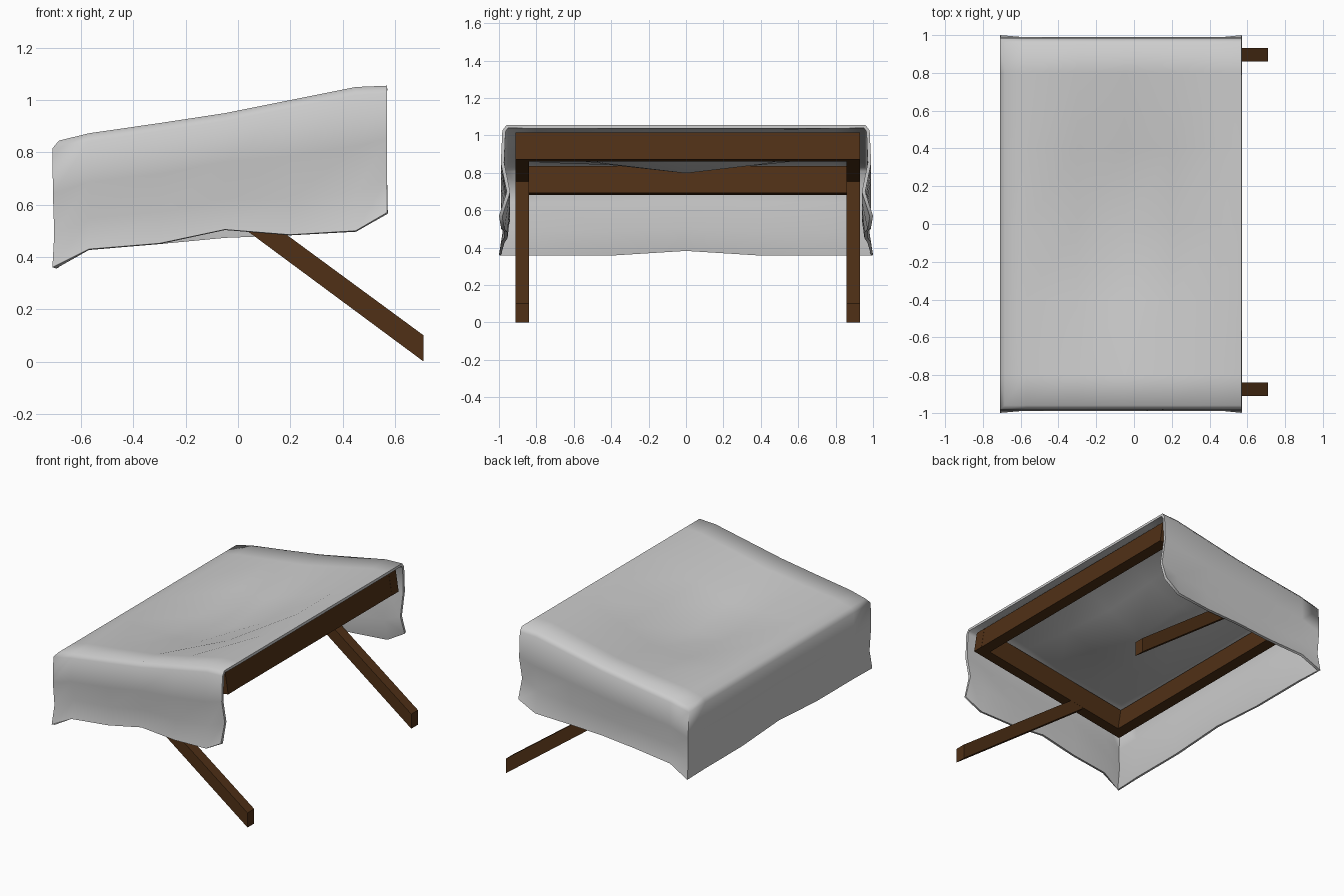
import bpy, bmesh, math
from mathutils import Matrix

if "Cube" in bpy.data.objects:
    bpy.data.objects.remove(bpy.data.objects["Cube"])

wood = bpy.data.materials.new("dark_wood")
wood.diffuse_color = (0.08, 0.03, 0.008, 1)
wood.use_nodes = True
wood.node_tree.nodes["Principled BSDF"].inputs["Base Color"].default_value = wood.diffuse_color


def add_object(name, bm, mat=None):
    bmesh.ops.recalc_face_normals(bm, faces=bm.faces)
    me = bpy.data.meshes.new(name)
    bm.to_mesh(me)
    bm.free()
    ob = bpy.data.objects.new(name, me)
    bpy.context.collection.objects.link(ob)
    if mat:
        me.materials.append(mat)
    return ob


# Tilted frame: boxes placed in the frame's own sloping space
TILT = Matrix.Translation((-0.05, 0, 0.848)) @ Matrix.Rotation(-math.atan(0.158), 4, 'Y')


def frame_bar(name, center, size):
    bm = bmesh.new()
    bmesh.ops.create_cube(bm, size=1)
    m = TILT @ Matrix.Translation(center) @ Matrix.Diagonal((*size, 1))
    bmesh.ops.transform(bm, matrix=m, verts=bm.verts)
    return add_object(name, bm, wood)


def leg(name, y):
    bm = bmesh.new()
    profile = [(0.71, 0), (0.71, 0.10), (-0.33, 0.864), (-0.33, 0.77)]
    f = bm.faces.new([bm.verts.new((x, y - 0.036, z)) for x, z in profile])
    ext = bmesh.ops.extrude_face_region(bm, geom=[f])
    bmesh.ops.translate(bm, vec=(0, 0.072, 0),
                        verts=[v for v in ext["geom"] if isinstance(v, bmesh.types.BMVert)])
    return add_object(name, bm, wood)


for side, y in (("front", -0.875), ("back", 0.895)):
    frame_bar(side + "_rail", (0, y, 0), (1.22, 0.073, 0.145))
    leg(side + "_leg", y)
for end, x in (("high", 0.574), ("low", -0.574)):
    frame_bar(end + "_beam", (x, 0.01, 0), (0.07, 1.70, 0.145))

# Draped cloth: sagging top sheet
XS = [-0.685, -0.57, -0.3, -0.05, 0.2, 0.45, 0.57]
TOP = [0.845, 0.873, 0.912, 0.95, 1.0, 1.05, 1.055]
SAG_X = [0, 0, 0.6, 1, 0.6, 0.05, 0]
HEM = [0.36, 0.43, 0.452, 0.475, 0.485, 0.50, 0.57]
YS = [-0.96, -0.8, -0.4, 0, 0.4, 0.8, 0.96]
SAG_Y = [0, 0.08, 0.65, 1, 0.65, 0.08, 0]
NX, NY = len(XS), len(YS)

bm = bmesh.new()
grid = [[bm.verts.new((x, y, TOP[i] - 0.135 * SAG_X[i] * SAG_Y[j]))
         for j, y in enumerate(YS)] for i, x in enumerate(XS)]
for i in range(NX - 1):
    for j in range(NY - 1):
        bm.faces.new((grid[i][j], grid[i + 1][j], grid[i + 1][j + 1], grid[i][j + 1]))

# Skirt around three sides, joined at the two low corners
path = ([(i, 0) for i in range(NX - 1, 0, -1)] + [(0, j) for j in range(NY)]
        + [(i, NY - 1) for i in range(1, NX)])
columns = []
for i, j in path:
    v = grid[i][j]
    x, y, z = v.co
    ny = -1 if j == 0 else 1 if j == NY - 1 else 0
    nx = -1 if i == 0 else 0
    hem = HEM[i]
    if i == 3 and j == 0:
        hem = 0.505
    if i == 0 and j == 3:
        hem = 0.385
    corner = nx != 0 and ny != 0
    flare = 0.04 if corner or i == NX - 1 else 0.028 if i in (1, 5) else 0.012
    side = [0.022, 0.03, 0.02 if corner else -0.002, flare]
    back = [0.025, 0.023, 0.018 if corner else 0.0, 0.025 if ny else 0.02]
    col = [v]
    for k, f in enumerate((0.0, 0.38, 0.72, 1.0)):
        zz = (z - 0.03) * (1 - f) + hem * f
        col.append(bm.verts.new((x + nx * back[k], y + ny * side[k], zz)))
    columns.append(col)
for a, b in zip(columns, columns[1:]):
    for k in range(4):
        bm.faces.new((a[k], b[k], b[k + 1], a[k + 1]))

cloth = add_object("draped_cloth", bm)
# make the sheet's outside face up and outward
if cloth.data.polygons[0].normal.z < 0:
    cloth.data.flip_normals()
mod = cloth.modifiers.new("thickness", 'SOLIDIFY')
mod.thickness = 0.018
mod.offset = -1
bpy.context.view_layer.objects.active = cloth
cloth.select_set(True)
bpy.ops.object.modifier_apply(modifier=mod.name)
bpy.ops.object.shade_smooth_by_angle(angle=math.radians(70))
